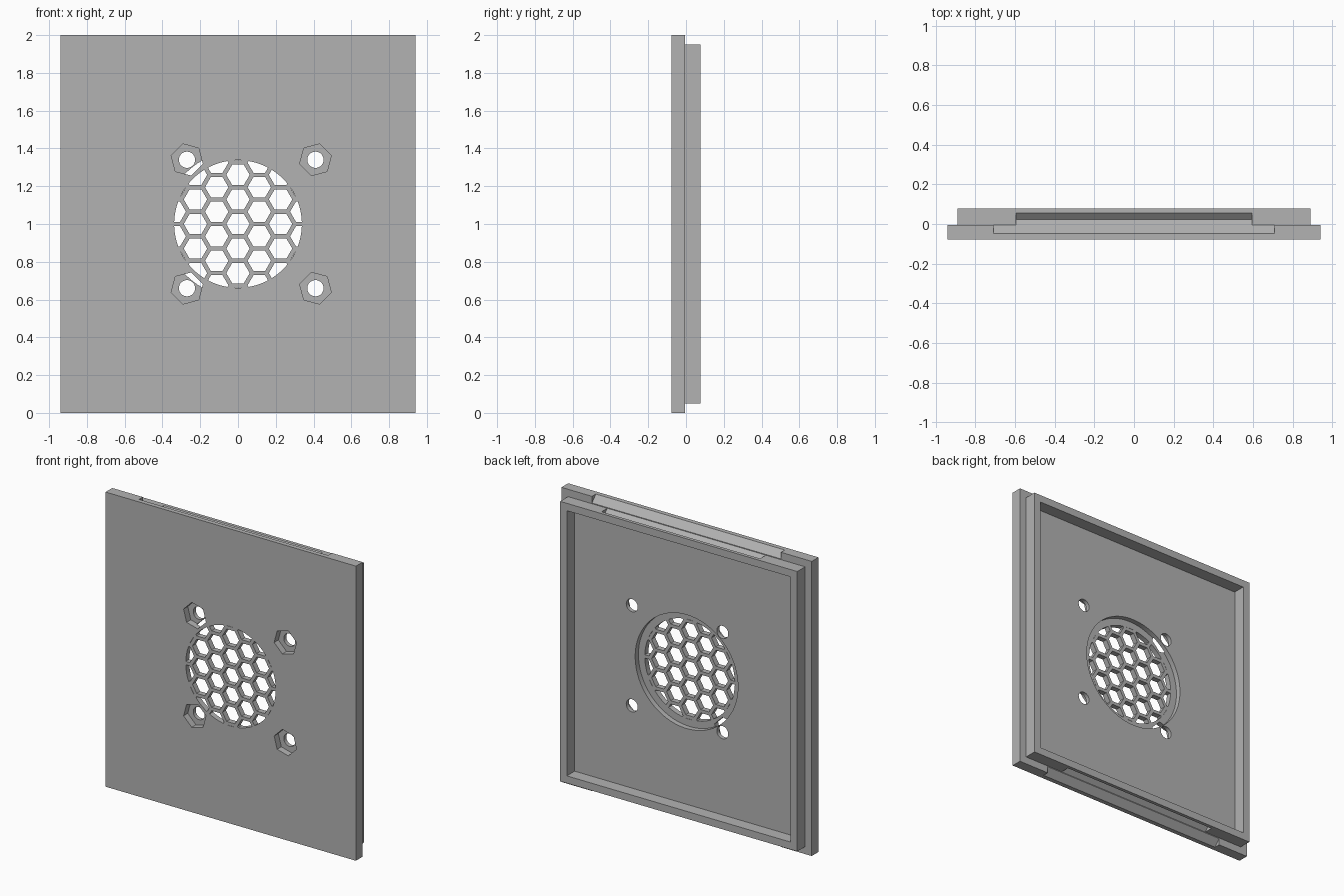
import bpy, bmesh, math
from math import sin, cos, radians, sqrt

if "Cube" in bpy.data.objects:
    bpy.data.objects.remove(bpy.data.objects["Cube"])

FRONT, STEP, BACK = -0.078, -0.006, 0.078   # y of plate face, plate back, rim back
CZ = 1.0                                    # height of the centre

grey = bpy.data.materials.new("grey_plastic")
grey.diffuse_color = (0.45, 0.45, 0.45, 1)
grey.use_nodes = True
grey.node_tree.nodes["Principled BSDF"].inputs["Base Color"].default_value = grey.diffuse_color


def make(name, prisms):
    """One mesh from prisms: (ring of 3D points, extrusion vector)."""
    bm = bmesh.new()
    for ring, vec in prisms:
        a = [bm.verts.new(p) for p in ring]
        b = [bm.verts.new([p[i] + vec[i] for i in range(3)]) for p in ring]
        bm.faces.new(a)
        bm.faces.new(b[::-1])
        for i in range(len(a)):
            j = (i + 1) % len(a)
            bm.faces.new((a[j], a[i], b[i], b[j]))
    bmesh.ops.recalc_face_normals(bm, faces=bm.faces)
    me = bpy.data.meshes.new(name)
    bm.to_mesh(me)
    bm.free()
    me.materials.append(grey)
    ob = bpy.data.objects.new(name, me)
    bpy.context.collection.objects.link(ob)
    return ob


def box(x, z0, z1, y0, y1):
    return ([(-x, y0, z0), (x, y0, z0), (x, y0, z1), (-x, y0, z1)], (0, y1 - y0, 0))


def disc(x, z, r, n, y0, y1, turn=0):
    ring = [(x + r * cos(radians(turn + 360 * i / n)), y0,
             z + r * sin(radians(turn + 360 * i / n))) for i in range(n)]
    return (ring, (0, y1 - y0, 0))


def bar(half, profile, flip):
    """Bar along x with a (y, z) profile, optionally mirrored top to bottom."""
    return ([(-half, y, 2 * CZ - z if flip else z) for y, z in profile], (2 * half, 0, 0))


cutters = []


def boolean(target, prisms, operation='DIFFERENCE'):
    cutter = prisms if isinstance(prisms, bpy.types.Object) else make("cutter", prisms)
    cutter.hide_render = True
    cutters.append(cutter)
    mod = target.modifiers.new("cut", 'BOOLEAN')
    mod.operation = operation
    mod.solver = 'EXACT'
    mod.object = cutter


# front plate and raised rim on its back
plate = make("front_plate", [box(0.94, 0, 2, FRONT, STEP)])
rim = make("back_rim", [box(0.89, 0.05, 1.95, STEP, BACK)])
boolean(rim, [box(0.84, 0.10, 1.90, STEP - 0.02, BACK + 0.02)])

# round recess on the back of the vent
boolean(plate, [disc(0, CZ, 0.386, 96, -0.041, 0.02)])

# honeycomb vent, trimmed to a circle
pitch, hex_r, vent_r = 0.130, 0.062, 0.338
cells = []
for c in range(-3, 4):
    for r in range(-4, 5):
        x = c * pitch * sqrt(3) / 2
        z = (r + 0.5 * (c % 2)) * pitch
        if math.hypot(x, z) < vent_r + hex_r:
            cells.append(disc(x, CZ + z, hex_r, 6, -0.12, 0.03))
honeycomb = make("honeycomb_cutter", cells)
boolean(honeycomb, [disc(0, CZ, vent_r, 96, -0.2, 0.1)], 'INTERSECT')
boolean(plate, honeycomb)

# screw holes with hexagonal nut pockets on the front
holes, pockets = [], []
for sx in (-1, 1):
    for sz in (-1, 1):
        x, z = 0.07 + sx * 0.34, CZ + sz * 0.34
        holes.append(disc(x, z, 0.043, 48, -0.13, 0.04))
        pockets.append(disc(x, z, 0.087, 6, -0.12, -0.033, 45 if sx * sz < 0 else 15))
boolean(plate, pockets)
boolean(plate, holes)

# sloped notches in the plate and V grooves in the rim, top and bottom
chamfer = [(-0.0561, 2.01), (0.0031, 1.945), (0.0031, 2.01)]
groove = [(-0.016, 1.96), (0.022, 1.922), (0.0668, 1.96)]
boolean(plate, [bar(0.71, chamfer, f) for f in (False, True)])
boolean(rim, [bar(0.595, groove, f) for f in (False, True)])

# bake the cuts, drop the cutters
bpy.context.view_layer.update()
deps = bpy.context.evaluated_depsgraph_get()
baked = [(ob, bpy.data.meshes.new_from_object(ob.evaluated_get(deps))) for ob in (plate, rim)]
for ob, me in baked:
    ob.modifiers.clear()
    ob.data = me
    me.materials.clear()
    me.materials.append(grey)
    for p in me.polygons:
        p.material_index = 0
for c in cutters:
    bpy.data.objects.remove(c)

# smooth round walls, crisp edges
bpy.ops.object.select_all(action='DESELECT')
for ob in (plate, rim):
    ob.select_set(True)
bpy.context.view_layer.objects.active = plate
bpy.ops.object.shade_smooth_by_angle(angle=radians(25))
